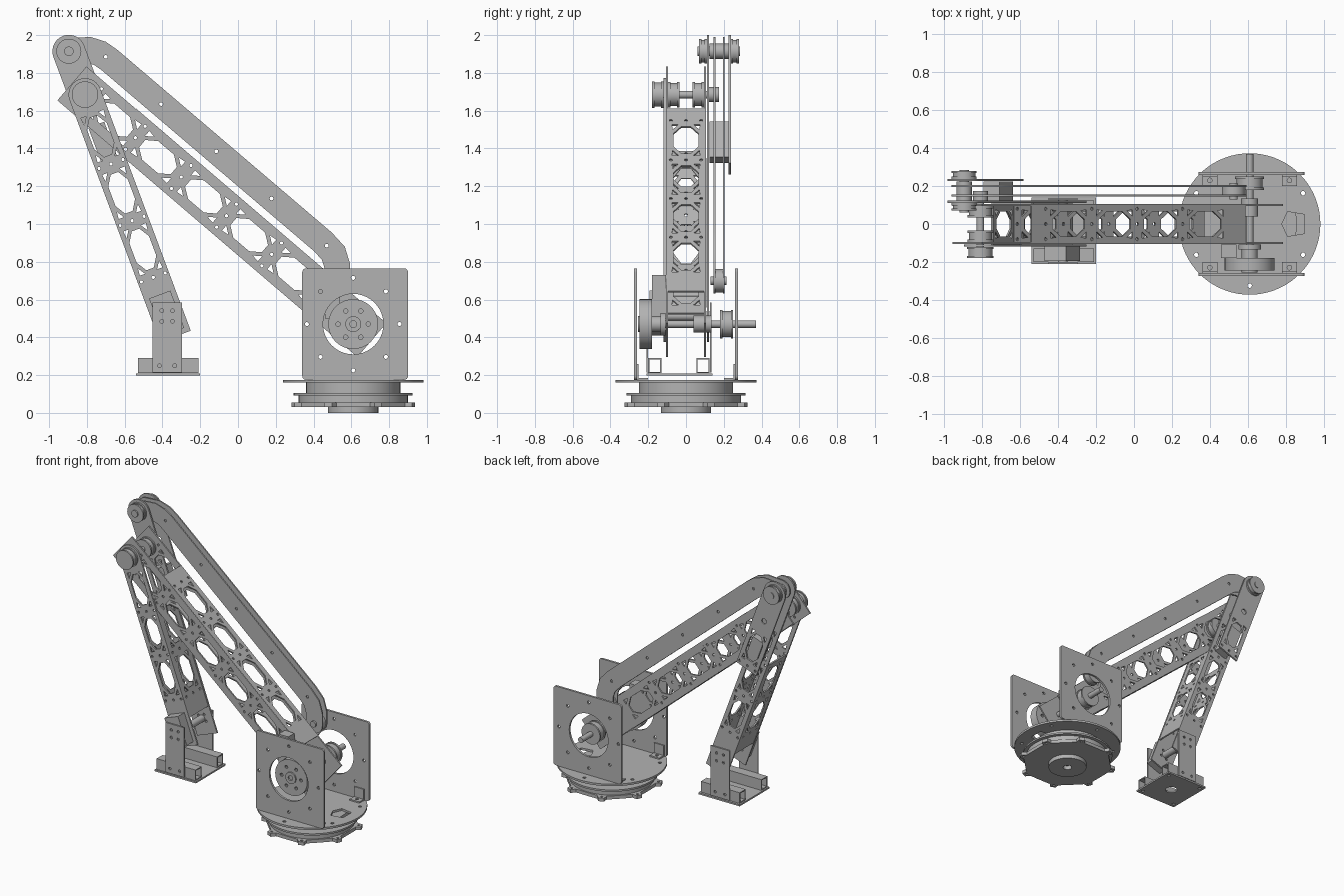
import bpy, bmesh
from math import pi, cos, sin
from mathutils import Vector, Matrix

cube = bpy.data.objects.get("Cube")
if cube:
    bpy.data.objects.remove(cube, do_unlink=True)

metal = bpy.data.materials.new("grey_metal")
metal.use_nodes = True
metal.diffuse_color = (0.45, 0.45, 0.45, 1)
metal.node_tree.nodes["Principled BSDF"].inputs["Base Color"].default_value = (0.45, 0.45, 0.45, 1)

X, Y, Z = Vector((1, 0, 0)), Vector((0, 1, 0)), Vector((0, 0, 1))


# --- 2D outlines ---
def circle(r, cx=0, cy=0, n=40):
    return [(cx + r * cos(2 * pi * i / n), cy + r * sin(2 * pi * i / n)) for i in range(n)]


def ring_of_holes(count, radius, r, cx=0, cy=0, turn=0.0):
    return [circle(r, cx + radius * cos(turn + 2 * pi * i / count),
                   cy + radius * sin(turn + 2 * pi * i / count), 10) for i in range(count)]


def rect(u0, u1, v0, v1):
    return [(u0, v0), (u1, v0), (u1, v1), (u0, v1)]


def strip(points, r):
    """Band of half width r along a path, with round ends."""
    pts = [Vector(p) for p in points]
    side = []
    for path in (pts, pts[::-1]):
        for i in range(1, len(path) - 1):
            a = (path[i] - path[i - 1]).normalized()
            b = (path[i + 1] - path[i]).normalized()
            m = Vector((-a.y - b.y, a.x + b.x)).normalized()
            side.append(path[i] + m * r / m.dot(Vector((-a.y, a.x))))
        d = (path[-1] - path[-2]).normalized()
        n = Vector((-d.y, d.x))
        side += [path[-1] + r * (n * cos(pi * k / 14) + d * sin(pi * k / 14)) for k in range(15)]
    return [tuple(p) for p in side]


def bay(s, k=1.0):
    """Lightening pattern: long octagon, four corner triangles, bolt holes."""
    big = [(s + u, v * k) for u, v in ((.11, .025), (.055, .065), (-.055, .065), (-.11, .025),
                                      (-.11, -.025), (-.055, -.065), (.055, -.065), (.11, -.025))]
    tris = [[(s + a * u, b * v * k) for u, v in ((.085, .07), (.125, .04), (.125, .075))]
            for a in (1, -1) for b in (1, -1)]
    return [big] + tris + [circle(.009, s + .158, v * k, 8) for v in (-.08, 0, .08)]


def bays(stations, k=1.0):
    return [h for s in stations for h in bay(s, k)]


# --- flat plate with holes, centred on its thickness ---
def plate(name, outline, holes, origin, u, v, thick):
    cu = bpy.data.curves.new(name, 'CURVE')
    cu.dimensions, cu.fill_mode, cu.extrude = '2D', 'BOTH', thick / 2
    for loop in [outline] + holes:
        sp = cu.splines.new('POLY')
        sp.points.add(len(loop) - 1)
        for p, (a, b) in zip(sp.points, loop):
            p.co = (a, b, 0, 1)
        sp.use_cyclic_u = True
    tmp = bpy.data.objects.new(name + "_curve", cu)
    bpy.context.collection.objects.link(tmp)
    dg = bpy.context.evaluated_depsgraph_get()
    me = bpy.data.meshes.new_from_object(tmp.evaluated_get(dg))
    bpy.data.objects.remove(tmp, do_unlink=True)
    m = Matrix((u, v, u.cross(v))).transposed().to_4x4()
    m.translation = Vector(origin)
    me.transform(m)
    bm = bmesh.new()
    bm.from_mesh(me)
    bmesh.ops.remove_doubles(bm, verts=bm.verts, dist=1e-5)
    bmesh.ops.recalc_face_normals(bm, faces=bm.faces)
    bm.to_mesh(me)
    bm.free()
    me.materials.clear()
    me.materials.append(metal)
    ob = bpy.data.objects.new(name, me)
    bpy.context.collection.objects.link(ob)
    return ob


def upright(name, outline, holes, y0, y1):
    return plate(name, outline, holes, (0, (y0 + y1) / 2, 0), X, Z, y1 - y0)


def roller(name, x, z, y0, y1, r, bore=0.0):
    return upright(name, circle(r, x, z), [circle(bore, x, z, 20)] if bore else [], y0, y1)


def spool(name, x, z, y0, y1, r):
    rim = .012
    roller(name + "_front_rim", x, z, y0, y0 + rim, r)
    roller(name + "_core", x, z, y0 + rim, y1 - rim, r * .9)
    roller(name + "_back_rim", x, z, y1 - rim, y1, r)


def disc(name, outline, holes, z0, z1):
    return plate(name, outline, holes, (.61, 0, (z0 + z1) / 2), X, Y, z1 - z0)


# --- turntable base ---
tabs = []
for i in range(8):
    a = i * pi / 4 + pi / 8
    for da, r in ((-.28, .3), (-.1, .31), (-.06, .345), (.06, .345), (.1, .31), (.28, .3)):
        tabs.append((r * cos(a + da), r * sin(a + da)))
disc("base_foot", circle(.133), [circle(.03)], 0, .03)
disc("base_tab_ring", tabs, ring_of_holes(8, .322, .009, turn=pi / 8), .03, .055)
disc("base_lower_ring", circle(.29), [], .055, .092)
disc("base_rim", circle(.315, n=64), [], .092, .105)
disc("base_drum", circle(.25, n=48), [], .105, .16)
window = [(.17, 0), (.20, .065), (.29, .05), (.29, -.05), (.20, -.065)]
disc("turntable", circle(.373, n=72), [window] + ring_of_holes(6, .325, .012, turn=pi / 6), .16, .175)

# --- tower plates with bearing opening ---
px, pz = .61, .47
outline = []
for cx, cz, a0 in ((.88, .745, 0), (.36, .745, 1), (.36, .195, 2), (.88, .195, 3)):
    outline += [(cx + .02 * cos((a0 + k / 4) * pi / 2), cz + .02 * sin((a0 + k / 4) * pi / 2)) for k in range(5)]
for side, name in ((-1, "front"), (1, "back")):
    y = side * .267
    upright(name + "_tower_plate", outline,
            [circle(.16, px, pz)] + ring_of_holes(8, .245, .011, px, pz), y - .008, y + .008)
    for bx in (.40, .82):
        by = side * .2585
        upright(name + "_angle_upright", rect(bx - .04, bx + .04, .175, .26), [], min(by, by - side * .008),
                max(by, by - side * .008))
        plate(name + "_angle_foot", rect(bx - .04, bx + .04, -.03, .03), [circle(.012, bx, 0, 10)],
              (0, side * .23, .181), X, Y, .01)

# --- shoulder drive ---
upright("drive_disc", circle(.132, px, pz), ring_of_holes(6, .08, .012, px, pz), -.245, -.18)
roller("drive_hub", px, pz, -.255, -.12, .042, .018)
roller("shoulder_axle", px, pz, -.2, .37, .02)
spool("shoulder_pulley", px, pz, .18, .25, .076)
roller("shoulder_front_collar", px, pz, -.135, -.108, .06)
roller("shoulder_back_collar", px, pz, .04, .135, .045)
upright("shoulder_motor", rect(.46, .54, .5, .73), [], -.18, -.107)

# --- main arm: box girder from shoulder to elbow ---
S, au, av = Vector((px, 0, pz)), Vector((-.76, 0, .65)).normalized(), Vector((.65, 0, .76)).normalized()
arm_len = 1.869
stations = (.41, .725, 1.04, 1.36, 1.665)
for y, name in ((-.1, "front"), (.1, "back")):
    plate(name + "_arm_side", rect(-.13, 1.96, -.118, .118),
          bays(stations) + [circle(.02, 0, 0, 16), circle(.02, arm_len, 0, 16)], S + Y * y, au, av, .011)
for v, name, s0, s1 in ((.115, "top", .13, 1.616), (-.115, "bottom", .22, 1.54)):
    plate(name + "_arm_cover", rect(s0, s1, -.104, .104), bays(stations[:4]), S + av * v, au, Y, .01)

# --- forearm: from link pivot through elbow to wrist ---
E, fu, fv = Vector((-.81, 0, 1.685)), Vector((.35, 0, -.937)).normalized(), Vector((.937, 0, .35)).normalized()


def tongue(s0, s1, r):
    """Plate outline, round at s0 and square at s1."""
    arc = [(s0 - r * sin(pi * k / 14), r * cos(pi * k / 14)) for k in range(15)]
    return arc + [(s1, -r), (s1, r)]


f_bays = bays((.235, .555, .875), .85)
wrist_holes = ring_of_holes(4, .035, .009, 1.25, 0, pi / 4)
pin = [circle(.02, 0, 0, 16)]
plate("forearm_front_side", tongue(0, 1.367, .087), f_bays + wrist_holes + pin, E - Y * .113, fu, fv, .012)
plate("forearm_back_side", tongue(-.245, 1.367, .087), f_bays + wrist_holes + pin, E + Y * .117, fu, fv, .012)
plate("lever_outer_plate", tongue(-.245, .42, .087), bay(.235, .85) + pin, E + Y * .232, fu, fv, .012)
plate("lever_spacer", rect(.17, .37, -.045, .045), [], E + Y * .175, fu, fv, .1)
for v, name in ((-.08, "outer"), (.08, "inner")):
    plate(name + "_forearm_cover", rect(.39, 1.17, -.108, .108), bays((.555, .875)), E + fv * v, fu, Y, .01)

# --- elbow and upper link rollers ---
ex, ez = E.x, E.z
roller("elbow_axle", ex, ez, -.17, .17, .02)
spool("elbow_front_outer", ex, ez, -.18, -.12, .07)
spool("elbow_front_inner", ex, ez, -.094, -.035, .068)
spool("elbow_back_inner", ex, ez, .035, .094, .068)
roller("elbow_back_hub", ex, ez, .123, .175, .04)
top = E - fu * .245
spool("link_top_front_roller", top.x, top.z, .07, .11, .066)
spool("link_top_back_roller", top.x, top.z, .238, .28, .066)
roller("link_top_axle", top.x, top.z, .06, .285, .025)
roller("link_top_bush", top.x, top.z, .124, .225, .04)

# --- parallel link: a pair of bent bars ---
path = [(top.x, top.z), (-.79, 1.922), (-.73, 1.903), (-.68, 1.868), (.45, .905), (.505, .845), (.525, .78), (.525, .70)]
link_holes = [circle(.01, -.70 + .2925 * i, 1.885 - .25 * i, 10) for i in range(5)]
for y, name in ((.15, "front"), (.2, "back")):
    upright(name + "_link_bar", strip(path, .068), link_holes, y - .005, y + .005)
roller("link_bottom_roller", .525, .70, .155, .195, .062)
roller("link_bottom_axle", .525, .70, .13, .215, .022)

# --- wrist and tool mount ---
plate("wrist_servo", rect(1.13, 1.34, -.06, .06), [], E - Y * .157, fu, fv, .075)
roller("wrist_axle", -.375, .513, -.2, .13, .025)
bolts = ring_of_holes(4, .04, .01, -.375, .513, pi / 4) + [circle(.01, x, .25, 10) for x in (-.415, -.335)]
for y, name in ((-.205, "front"), (.131, "back")):
    upright(name + "_wrist_bracket", rect(-.452, -.297, .215, .585), bolts, y - .005, y + .005)
plate("tool_plate", rect(-.54, -.2, -.21, .14), [circle(.04, -.37, -.035)]
      + ring_of_holes(4, .2, .012, -.37, -.035, pi / 4), (0, 0, .203), X, Y, .012)
for y, name in ((-.165, "front"), (.09, "back")):
    plate(name + "_square_tube", rect(y - .035, y + .035, .21, .29), [rect(y - .028, y + .028, .217, .283)],
          (-.37, 0, 0), Y, Z, .32)

# --- smooth round parts, keep edges sharp ---
for ob in bpy.context.scene.objects:
    ob.select_set(ob.type == 'MESH' and metal.name in ob.data.materials)
    if ob.select_get():
        bpy.context.view_layer.objects.active = ob
bpy.ops.object.shade_smooth_by_angle(angle=pi / 6)
